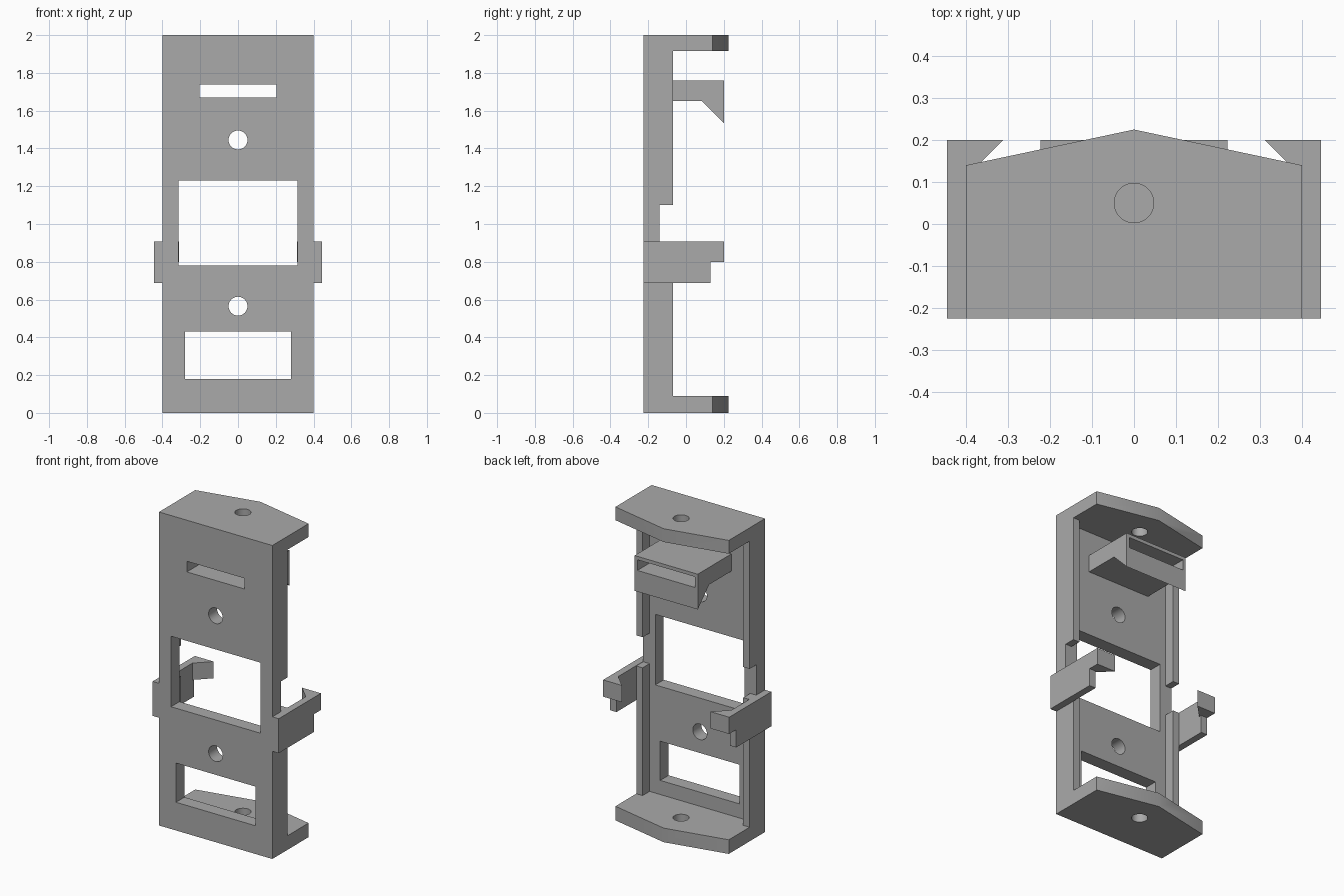
import bpy
import bmesh
from math import cos, sin, tau
from mathutils import Vector

cube = bpy.data.objects.get("Cube")
if cube:
    bpy.data.objects.remove(cube, do_unlink=True)

grey = bpy.data.materials.new("plain grey")
grey.use_nodes = True
GREY = (0.4, 0.4, 0.4, 1)
grey.diffuse_color = GREY
grey.node_tree.nodes["Principled BSDF"].inputs["Base Color"].default_value = GREY


def prism(name, outline, axis, low, high):
    """Extrude a 2D outline along an axis; outline holds the other two axes in x, y, z order."""
    def point(a, b, c):
        co = [a, b]
        co.insert("xyz".index(axis), c)
        return co

    bm = bmesh.new()
    face = bm.faces.new([bm.verts.new(point(a, b, low)) for a, b in outline])
    moved = bmesh.ops.extrude_face_region(bm, geom=[face])["geom"]
    bmesh.ops.translate(bm, vec=Vector(point(0, 0, high - low)),
                        verts=[v for v in moved if isinstance(v, bmesh.types.BMVert)])
    bmesh.ops.recalc_face_normals(bm, faces=bm.faces)
    mesh = bpy.data.meshes.new(name)
    bm.to_mesh(mesh)
    bm.free()
    mesh.materials.append(grey)
    obj = bpy.data.objects.new(name, mesh)
    bpy.context.collection.objects.link(obj)
    return obj


def box(name, x, y, z):
    outline = [(x[0], y[0]), (x[1], y[0]), (x[1], y[1]), (x[0], y[1])]
    return prism(name, outline, "z", *z)


def rod(name, centre, radius, axis, low, high, sides=32):
    ring = [(centre[0] + radius * cos(tau * i / sides),
             centre[1] + radius * sin(tau * i / sides)) for i in range(sides)]
    return prism(name, ring, axis, low, high)


def activate(obj):
    bpy.ops.object.select_all(action="DESELECT")
    obj.select_set(True)
    bpy.context.view_layer.objects.active = obj


def cut(obj, cutters):
    activate(obj)
    for cutter in cutters:
        cutter.hide_render = True
        mod = obj.modifiers.new("cut", "BOOLEAN")
        mod.operation, mod.solver, mod.object = "DIFFERENCE", "EXACT", cutter
        bpy.ops.object.modifier_apply(modifier=mod.name)
        bpy.data.objects.remove(cutter, do_unlink=True)


FRONT, PLATE, RAIL = -0.225, -0.14, -0.07
SIDE, END = 0.4, 0.09

# Frame: front plate, side rails and pointed end plates
frame = prism("frame", [(-SIDE, FRONT), (SIDE, FRONT), (SIDE, 0.14), (0, 0.225), (-SIDE, 0.14)],
              "z", 0, 2)
cut(frame, [
    box("rear_opening", (-1, 1), (RAIL, 1), (END, 2 - END + 0.005)),
    box("channel", (-0.355, 0.355), (PLATE, 1), (END, 2 - END + 0.005)),
    box("rail_gap", (-1, 1), (PLATE, 1), (0.905, 1.1)),
    box("large_window", (-0.315, 0.315), (-1, 0), (0.78, 1.23)),
    box("lower_window", (-0.28, 0.28), (-1, 0), (0.18, 0.43)),
    box("upper_slot", (-0.203, 0.203), (-1, 0), (1.67, 1.738)),
    rod("upper_hole", (0, 1.445), 0.05, "y", -1, 0),
    rod("lower_hole", (0, 0.565), 0.05, "y", -1, 0),
    rod("end_hole", (0, 0.05), 0.047, "z", -1, 3),
])

# Slotted shelf behind the upper slot, with a sloping lip
shelf = prism("slotted_shelf", [(PLATE, 1.76), (0.2, 1.76), (0.2, 1.535), (0.085, 1.65), (PLATE, 1.65)],
              "x", -0.223, 0.223)
cut(shelf, [box("shelf_slot", (-0.203, 0.203), (-1, 1), (1.67, 1.738))])

# Side clips: hooked upper arm and shorter lower arm
for name, s in (("left", 1), ("right", -1)):
    outline = [(s * SIDE, FRONT), (s * 0.445, FRONT), (s * 0.445, 0.2), (s * 0.312, 0.2), (s * SIDE, 0.112)]
    prism(name + "_clip_hook", outline, "z", 0.8, 0.907)
    box(name + "_clip_arm", sorted((s * SIDE, s * 0.445)), (FRONT, 0.13), (0.687, 0.8))

# Smooth the round holes, keep the edges sharp
activate(frame)
bpy.ops.object.shade_smooth_by_angle(angle=0.5)
frame.data.update()
